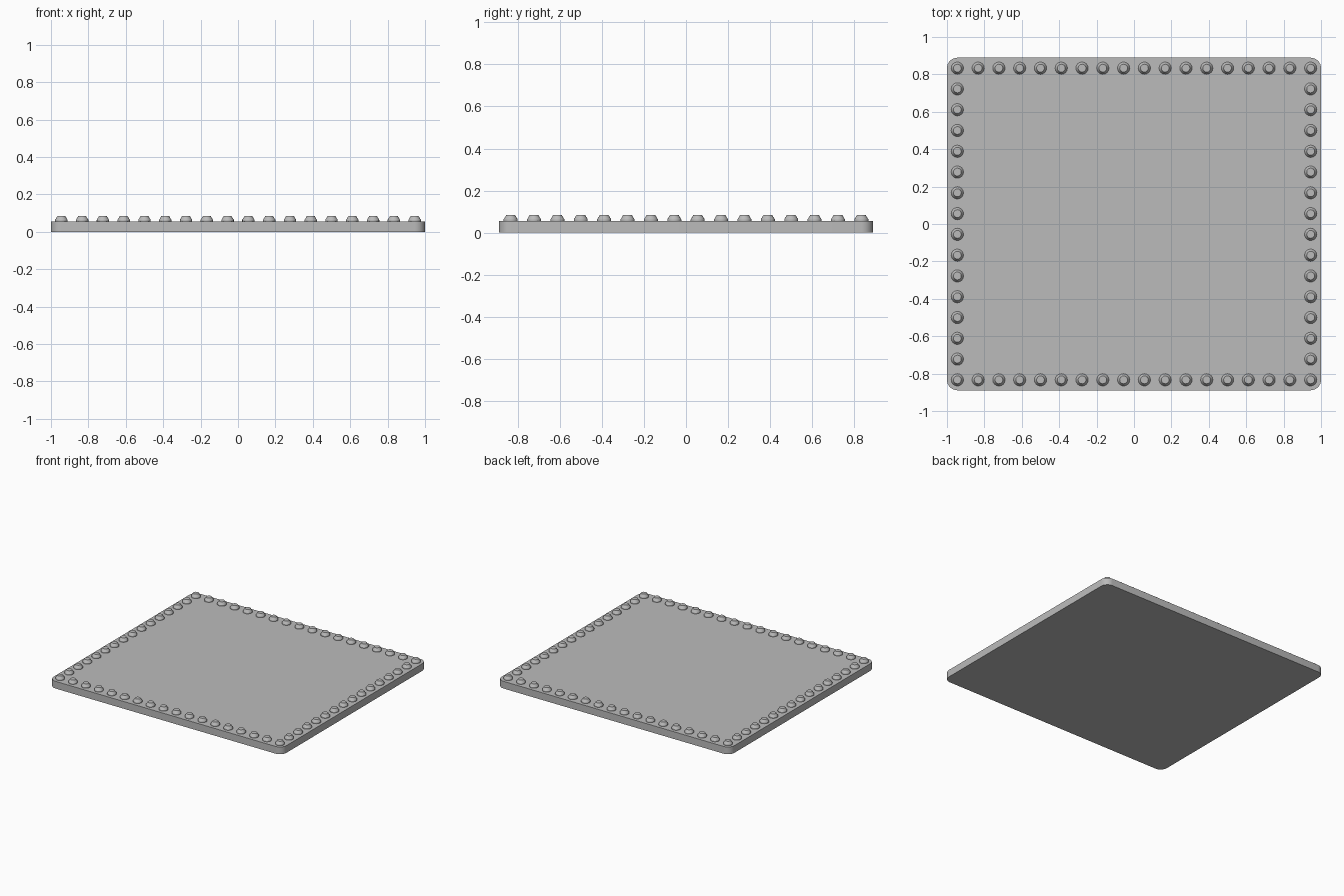
import bpy, bmesh, math

cube = bpy.data.objects.get("Cube")
if cube:
    bpy.data.objects.remove(cube, do_unlink=True)

HALF_X, HALF_Y, THICK = 1.0, 0.889, 0.056
CORNER, PITCH = 0.056, 1 / 9
COLS, ROWS = 18, 16


def make_material(name, value):
    mat = bpy.data.materials.new(name)
    mat.use_nodes = True
    colour = (value, value, value, 1)
    mat.diffuse_color = colour
    mat.node_tree.nodes["Principled BSDF"].inputs["Base Color"].default_value = colour
    return mat


def finish(bm, name, mat):
    bmesh.ops.recalc_face_normals(bm, faces=bm.faces)
    mesh = bpy.data.meshes.new(name)
    bm.to_mesh(mesh)
    bm.free()
    mesh.materials.append(mat)
    obj = bpy.data.objects.new(name, mesh)
    bpy.context.collection.objects.link(obj)
    bpy.ops.object.select_all(action='DESELECT')
    obj.select_set(True)
    bpy.context.view_layer.objects.active = obj
    bpy.ops.object.shade_smooth_by_angle(angle=math.radians(30))
    return obj


grey = make_material("plate grey", 0.5)

# Flat plate with rounded vertical corners
bm = bmesh.new()
bmesh.ops.create_cube(bm, size=1)
for v in bm.verts:
    v.co = (v.co.x * 2 * HALF_X, v.co.y * 2 * HALF_Y, (v.co.z + 0.5) * THICK)
uprights = [e for e in bm.edges if abs(e.verts[0].co.z - e.verts[1].co.z) > 0.01]
bmesh.ops.bevel(bm, geom=uprights, offset=CORNER, segments=8, profile=0.5, affect='EDGES')
finish(bm, "plate", grey)


# Rivet: short collar, sloping shoulder, flat top
def add_rivet(bm, x, y, sides=16):
    profile = [(0.033, THICK), (0.033, 0.064), (0.029, 0.070), (0.021, 0.084)]
    rings = []
    for r, z in profile:
        rings.append([bm.verts.new((x + r * math.cos(math.tau * i / sides),
                                    y + r * math.sin(math.tau * i / sides), z))
                      for i in range(sides)])
    for low, high in zip(rings, rings[1:]):
        for i in range(sides):
            j = (i + 1) % sides
            bm.faces.new((low[i], low[j], high[j], high[i]))
    bm.faces.new(rings[-1])


# Rivets in a border around the plate
bm = bmesh.new()
for col in range(COLS):
    for row in range(ROWS):
        if col in (0, COLS - 1) or row in (0, ROWS - 1):
            add_rivet(bm, (col - (COLS - 1) / 2) * PITCH, (row - (ROWS - 1) / 2) * PITCH)
finish(bm, "border_rivets", grey)
